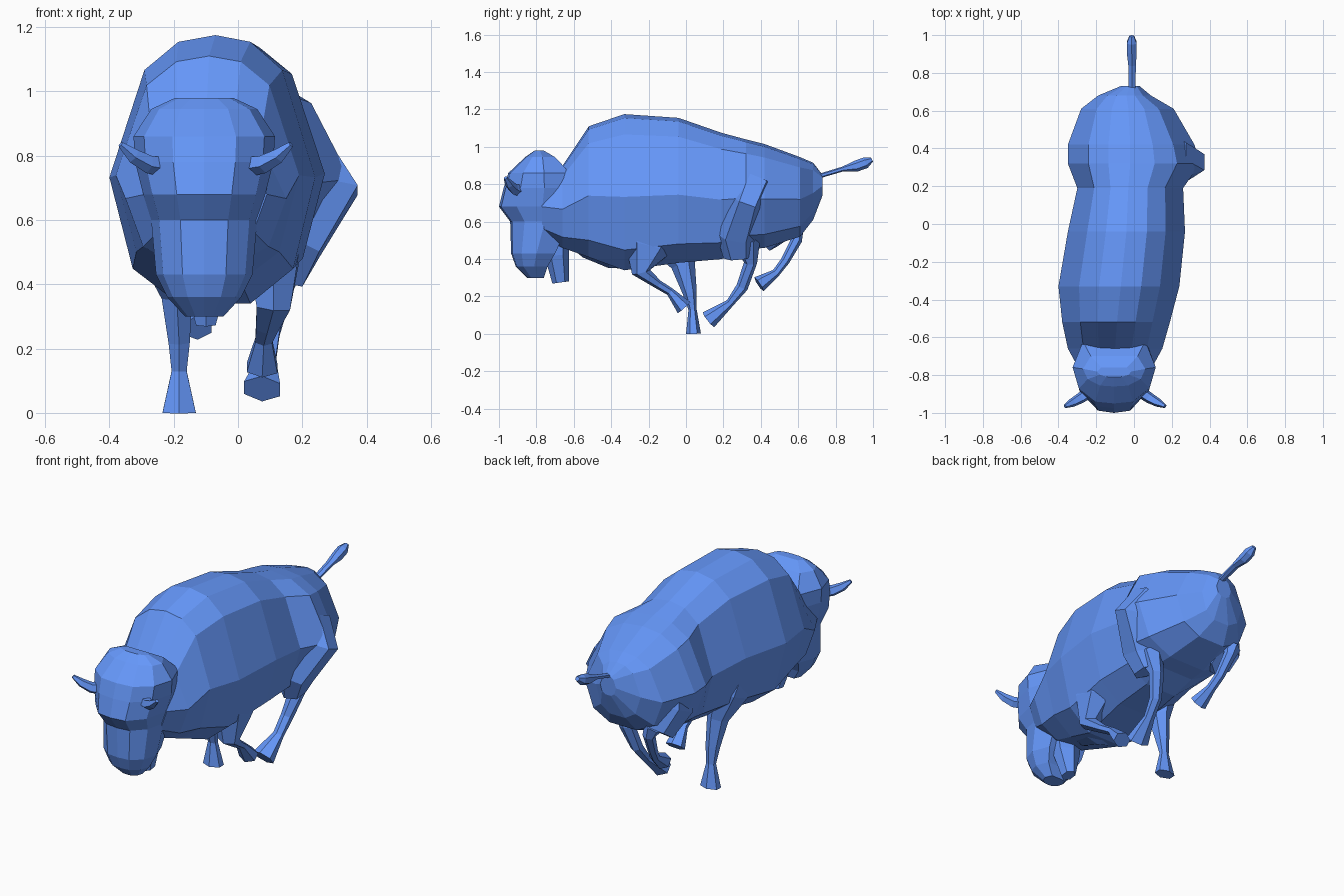
import bpy, bmesh, math
from mathutils import Vector

hide = bpy.data.materials.new("blue_hide")
hide.diffuse_color = (0.13, 0.31, 0.95, 1)


def loft(name, rings):
    """Skin a list of equal-length point rings and cap both ends."""
    bm = bmesh.new()
    vs = [[bm.verts.new(p) for p in r] for r in rings]
    n = len(rings[0])
    for a, b in zip(vs, vs[1:]):
        for i in range(n):
            j = (i + 1) % n
            bm.faces.new((a[i], a[j], b[j], b[i]))
    bm.faces.new(vs[0][::-1])
    bm.faces.new(vs[-1])
    bmesh.ops.recalc_face_normals(bm, faces=bm.faces)
    me = bpy.data.meshes.new(name)
    bm.to_mesh(me)
    bm.free()
    me.materials.append(hide)
    ob = bpy.data.objects.new(name, me)
    bpy.context.collection.objects.link(ob)
    return ob


def tube(name, path, sides=6, ref=(1, 0, 0)):
    """Faceted limb; path entries are x, y, z, radius along ref, radius across."""
    pts = [Vector(p[:3]) for p in path]
    rings = []
    for k, p in enumerate(path):
        t = (pts[min(k + 1, len(pts) - 1)] - pts[max(k - 1, 0)]).normalized()
        u = Vector(ref)
        u = (u - t * u.dot(t)).normalized()
        v = t.cross(u)
        ring = []
        for i in range(sides):
            a = 2 * math.pi * (i + 0.5) / sides
            ring.append(pts[k] + u * (p[3] * math.cos(a)) + v * (p[4] * math.sin(a)))
        rings.append(ring)
    return loft(name, rings)


# Body: half cross-section (width fraction, height fraction), widths differ per side
half = [(0.35, 0.975), (0.67, 0.87), (1.0, 0.47), (0.78, 0.13), (0.35, 0.0)]
section = [(0, 1)] + half + [(-x, z) for x, z in reversed(half)]
# y, centre x, left width, right width, bottom, top
stations = [
    (-0.77, -0.10, 0.19, 0.19, 0.52, 0.86),
    (-0.66, -0.10, 0.25, 0.25, 0.46, 0.90),
    (-0.52, -0.09, 0.29, 0.28, 0.41, 1.11),
    (-0.33, -0.07, 0.33, 0.31, 0.34, 1.175),
    (-0.04, -0.04, 0.31, 0.31, 0.38, 1.155),
    (0.19, -0.03, 0.27, 0.29, 0.40, 1.075),
    (0.32, -0.02, 0.33, 0.37, 0.45, 1.04),
    (0.42, -0.02, 0.33, 0.34, 0.46, 1.015),
    (0.61, -0.03, 0.25, 0.24, 0.52, 0.945),
    (0.68, -0.04, 0.15, 0.13, 0.61, 0.915),
    (0.73, -0.02, 0.05, 0.05, 0.74, 0.85),
]
loft("body", [[(cx + fx * (wr if fx > 0 else wl), y, zb + fz * (zt - zb)) for fx, fz in section]
              for y, cx, wl, wr, zb, zt in stations])

# Head: horizontal slices from poll to chin
plan = [(0.45, 0.03), (0.85, 0.24), (1.0, 0.58), (0.75, 1.0)]
plan = [(0, 0)] + plan + [(-x, d) for x, d in reversed(plan)]
# z, front y, back y, half width
slices = [
    (0.98, -0.81, -0.76, 0.09),
    (0.945, -0.86, -0.70, 0.165),
    (0.86, -0.95, -0.62, 0.22),
    (0.78, -0.975, -0.60, 0.215),
    (0.68, -1.00, -0.60, 0.19),
    (0.60, -0.94, -0.62, 0.165),
    (0.43, -0.935, -0.70, 0.15),
    (0.36, -0.91, -0.74, 0.115),
    (0.30, -0.85, -0.76, 0.06),
]
loft("head", [[(-0.105 + fx * w, yf + d * (yb - yf), z) for fx, d in plan]
              for z, yf, yb, w in slices])

# Beard
tube("beard", [(-0.1, -0.70, 0.56, 0.10, 0.08), (-0.1, -0.69, 0.42, 0.08, 0.065),
               (-0.1, -0.67, 0.275, 0.035, 0.045)])

# Horns
for side, s in (("left", -1), ("right", 1)):
    tube(side + "_horn",
         [(-0.1 + s * x, y, z, r, r) for x, y, z, r in
          ((0.11, -0.87, 0.765, 0.035), (0.18, -0.92, 0.775, 0.03),
           (0.225, -0.945, 0.80, 0.024), (0.265, -0.965, 0.835, 0.01))],
         sides=5, ref=(0, 0, 1))

# Tail with tuft
tube("tail", [(-0.01, 0.70, 0.84, 0.02, 0.012), (-0.01, 0.84, 0.882, 0.023, 0.013),
              (-0.012, 0.91, 0.897, 0.03, 0.03), (-0.012, 0.96, 0.915, 0.03, 0.03),
              (-0.012, 0.995, 0.932, 0.014, 0.012)])

# Front left leg, standing straight
tube("front_left_leg", [
    (-0.22, -0.14, 0.66, 0.12, 0.14), (-0.22, -0.07, 0.50, 0.09, 0.13),
    (-0.19, -0.015, 0.37, 0.055, 0.065), (-0.183, 0.02, 0.22, 0.038, 0.038),
    (-0.183, 0.035, 0.13, 0.027, 0.022), (-0.183, 0.04, 0.0, 0.06, 0.04)])

# Front right leg, folded back under the chest
tube("front_right_leg", [
    (0.10, -0.16, 0.66, 0.12, 0.15), (0.11, -0.20, 0.47, 0.09, 0.13),
    (0.11, -0.24, 0.33, 0.06, 0.05), (0.09, -0.15, 0.265, 0.04, 0.024),
    (0.08, -0.085, 0.225, 0.03, 0.022), (0.075, -0.01, 0.14, 0.055, 0.045)])

# Hind right leg, swung forward below the widened hip
tube("hind_right_thigh", [
    (0.20, 0.37, 0.80, 0.10, 0.10), (0.26, 0.33, 0.70, 0.13, 0.09),
    (0.18, 0.27, 0.52, 0.09, 0.11), (0.15, 0.28, 0.41, 0.06, 0.08)])
tube("hind_right_leg", [
    (0.16, 0.32, 0.50, 0.07, 0.08), (0.13, 0.345, 0.38, 0.045, 0.035),
    (0.10, 0.30, 0.25, 0.034, 0.032), (0.09, 0.235, 0.165, 0.032, 0.022),
    (0.075, 0.12, 0.075, 0.065, 0.05)])

# Hind left leg, trailing with the hoof lifted
tube("hind_left_thigh", [
    (-0.20, 0.42, 0.74, 0.11, 0.13), (-0.21, 0.45, 0.62, 0.12, 0.14),
    (-0.20, 0.53, 0.50, 0.07, 0.10)])
tube("hind_left_leg", [
    (-0.20, 0.58, 0.55, 0.05, 0.05), (-0.18, 0.59, 0.50, 0.035, 0.03),
    (-0.16, 0.53, 0.39, 0.028, 0.024), (-0.14, 0.48, 0.325, 0.028, 0.022),
    (-0.125, 0.39, 0.265, 0.05, 0.045)])

# Chest fur between the front legs
tube("chest_fur", [
    (-0.10, -0.62, 0.54, 0.12, 0.06), (-0.10, -0.52, 0.46, 0.14, 0.06),
    (-0.09, -0.40, 0.41, 0.14, 0.06), (-0.08, -0.22, 0.40, 0.12, 0.05)])
